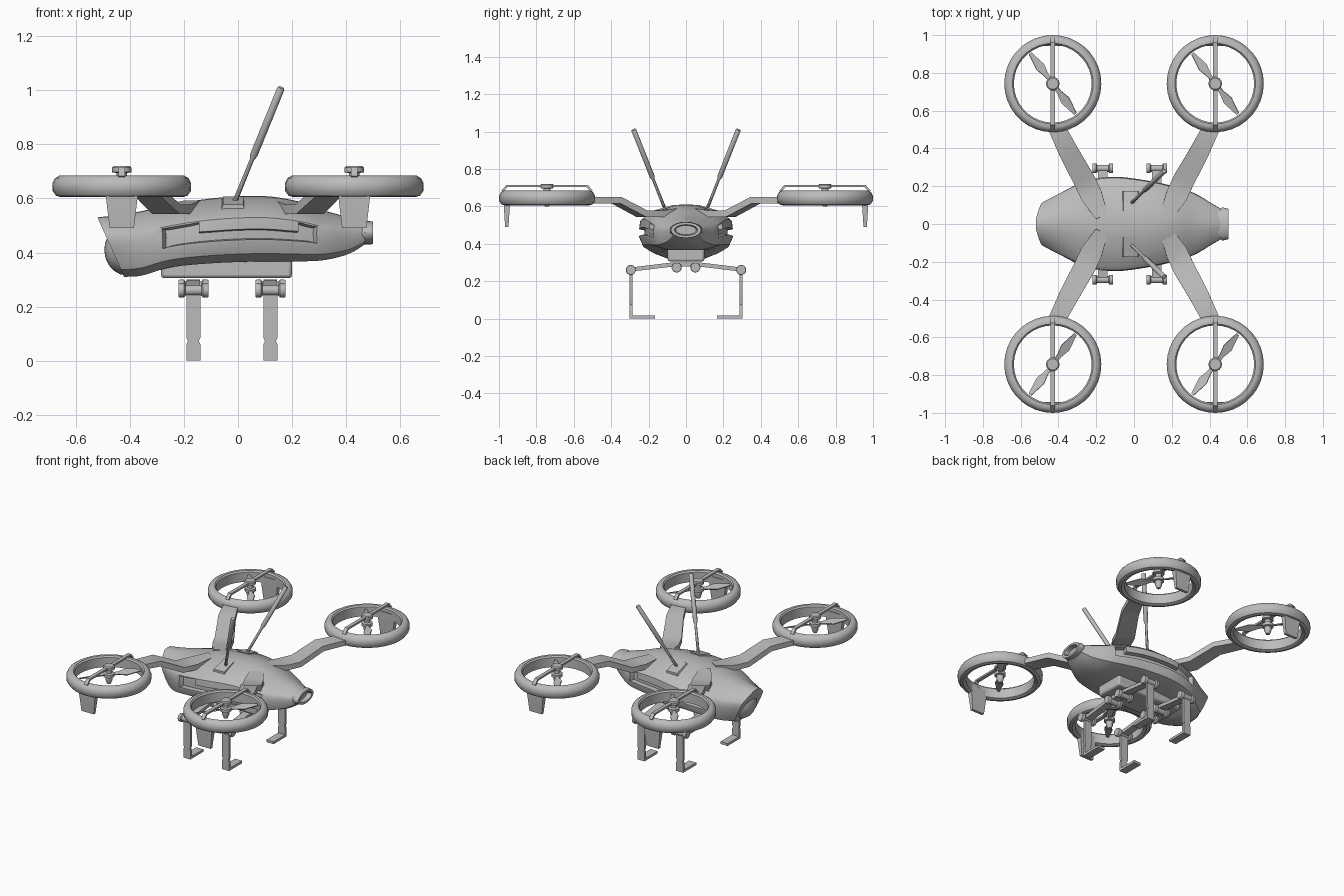
import bpy, bmesh, math
from mathutils import Vector as V

cube = bpy.data.objects.get("Cube")
if cube:
    bpy.data.objects.remove(cube)

grey = bpy.data.materials.new("plain grey")
grey.use_nodes = True
GREY = (0.5, 0.5, 0.5, 1)
grey.diffuse_color = GREY
grey.node_tree.nodes["Principled BSDF"].inputs["Base Color"].default_value = GREY


def skin(name, rings, closed=False, angle=35, edit=None):
    """Bridge matching rings of points into one solid."""
    bm = bmesh.new()
    loops = [[bm.verts.new(p) for p in ring] for ring in rings]
    n = len(loops[0])
    pairs = list(zip(loops, loops[1:]))
    if closed:
        pairs.append((loops[-1], loops[0]))
    else:
        bm.faces.new(loops[0])
        bm.faces.new(loops[-1])
    for a, b in pairs:
        for i in range(n):
            j = (i + 1) % n
            bm.faces.new((a[i], a[j], b[j], b[i]))
    bmesh.ops.recalc_face_normals(bm, faces=bm.faces)
    if edit:
        edit(bm)
    mesh = bpy.data.meshes.new(name)
    bm.to_mesh(mesh)
    bm.free()
    mesh.materials.append(grey)
    for p in mesh.polygons:
        p.use_smooth = True
    mesh.set_sharp_from_angle(angle=math.radians(angle))
    obj = bpy.data.objects.new(name, mesh)
    bpy.context.collection.objects.link(obj)
    return obj


def turned(name, profile, centre, axis=(0, 0, 1), sides=16, closed=False):
    """Turn a (radius, height) profile around an axis."""
    rot = V((0, 0, 1)).rotation_difference(V(axis))
    rings = []
    for r, h in profile:
        pts = [V((r * math.cos(a), r * math.sin(a), h))
               for a in (math.tau * k / sides for k in range(sides))]
        rings.append([V(centre) + rot @ p for p in pts])
    return skin(name, rings, closed)


def ribbon(name, path, side, widths, thick):
    """Flat bar following a path, mitred at its bends."""
    path, side = [V(p) for p in path], V(side).normalized()
    dirs = [(b - a).normalized() for a, b in zip(path, path[1:])]
    rings = []
    for i, p in enumerate(path):
        d0, d1 = dirs[max(i - 1, 0)], dirs[min(i, len(dirs) - 1)]
        t = (d0 + d1).normalized()
        up = side.cross(t).normalized() * thick / 2 / max(t.dot(d0), 0.4)
        s = side * widths[i] / 2
        rings.append([p + s + up, p - s + up, p - s - up, p + s - up])
    return skin(name, rings)


def spline(rows, steps):
    """Catmull-Rom interpolation through rows of numbers."""
    out = []
    for i in range(len(rows) - 1):
        a, b, c, d = (rows[min(max(i + k, 0), len(rows) - 1)] for k in (-1, 0, 1, 2))
        for s in range(steps):
            t = s / steps
            out.append([0.5 * (2 * q + (r - p) * t + (2 * p - 5 * q + 4 * r - u) * t * t
                               + (3 * q - p - 3 * r + u) * t ** 3)
                        for p, q, r, u in zip(a, b, c, d)])
    return out + [list(rows[-1])]


# Fuselage stations: x, half width, top, bottom, slant of the ring
stations = [(-.52, .115, .53, .31, .45), (-.40, .17, .545, .315, .2),
            (-.25, .23, .575, .345, 0), (-.10, .25, .60, .36, 0),
            (.08, .228, .61, .367, 0), (.22, .197, .59, .367, 0),
            (.32, .163, .555, .372, 0), (.41, .11, .53, .395, 0),
            (.47, .075, .51, .43, 0)]
half = [(0, 1), (.25, .99), (.6, .87), (.9, .74), (.98, .67),
        (1, .52), (1, .31), (.92, .12), (.5, 0), (0, 0)]
section = half + [(-y, z) for y, z in reversed(half[1:-1])]
rings = []
for x, w, top, bot, slant in spline(stations, 4):
    h = top - bot
    rings.append([(x + slant * h * (1 - fz), w * fy, bot + h * fz) for fy, fz in section])


def cut_slots(bm):
    # Long recessed slot on each flank
    for sign in (-1, 1):
        faces = []
        for f in bm.faces:
            c = f.calc_center_median()
            if (f.normal.y * sign > .8 and -.27 < c.x < .29 and len(f.verts) == 4
                    and .42 < c.z < .50):
                faces.append(f)
        bmesh.ops.inset_region(bm, faces=faces, thickness=.006, depth=0)
        bmesh.ops.inset_region(bm, faces=faces, thickness=.004, depth=-.028)


skin("fuselage", rings, edit=cut_slots)

# Rounded head under the overhanging hood
head = turned("head", [(max(math.sin(math.pi * k / 10), .01), -math.cos(math.pi * k / 10))
                       for k in range(11)], (0, 0, 0), sides=20)
head.scale = (.085, .105, .095)
head.location = (-.41, 0, .41)


# Hollow oval exhaust
def oval(x, ry, rz):
    return [(x, ry * math.cos(math.tau * k / 20), .473 + rz * math.sin(math.tau * k / 20))
            for k in range(20)]


skin("exhaust", [oval(.42, .08, .045), oval(.46, .082, .042), oval(.47, .088, .044),
                 oval(.50, .08, .042), oval(.50, .062, .029), oval(.45, .05, .022)])

# Belly box with rounded edges
belly = skin("belly_box", [[(x, y, z) for x, y in
                            ((-.285, -.098), (.2, -.098), (.2, .098), (-.285, .098))]
                           for z in (.305, .39)])
bevel = belly.modifiers.new("rounding", "BEVEL")
bevel.width, bevel.segments = .012, 2

SPOOL = [(.025, -.055), (.027, -.05), (.027, -.035), (.019, -.03),
         (.019, .03), (.027, .035), (.027, .05), (.025, .055)]
DUCT = [(.206, .612), (.225, .605), (.243, .610), (.256, .628), (.257, .655),
        (.247, .675), (.23, .685), (.214, .684), (.206, .675)]
HUB = [(.012, .60), (.022, .625), (.022, .645), (.034, .648), (.034, .668),
       (.019, .672), (.019, .694), (.036, .697), (.036, .714), (.03, .72)]
ROTOR_X, ROTOR_Y = .43, .743

for sy in (-1, 1):
    # Antenna on its wedge-shaped foot
    base, tip = V((-.015, sy * .11, .58)), V((.16, sy * .28, 1.01))
    length = (tip - base).length
    turned("antenna", [(.009, 0), (.008, length * .38), (.014, length * .42),
                       (.014, length * .99), (.011, length)], base, tip - base, 10)
    skin("antenna_base", [[(x0, sy * .07, z0), (x1, sy * .07, z0),
                           (x1, sy * .175, z1), (x0, sy * .175, z1)]
                          for x0, x1, z0, z1 in ((-.075, .03, .56, .53),
                                                 (-.055, .02, .607, .577))])

    for x in (-.165, .12):
        # Landing leg: strut, spool joints, shin and foot
        ribbon("leg_strut", [(x, 0, .29), (x, sy * .08, .288), (x, sy * .295, .262)],
               (1, 0, 0), [.05] * 3, .022)
        for y, z in ((.295, .26), (.05, .273)):
            turned("joint_spool", SPOOL, (x, sy * y, z), (1, 0, 0), 14)
        ribbon("leg", [(x, sy * .165, .009), (x, sy * .294, .009), (x, sy * .294, .06),
                       (x, sy * .294, .072), (x, sy * .294, .085), (x, sy * .294, .25)],
               (1, 0, 0), [.052, .052, .052, .04, .052, .052], .016)

    for sx in (-1, 1):
        cx, cy = sx * ROTOR_X, sy * ROTOR_Y
        # Cranked arm with a tapered root lying on the fuselage
        ribbon("rotor_arm", [(sx * .17, sy * .04, .575), (sx * .225, sy * .15, .56),
                             (sx * .265, sy * .235, .56), (sx * .34, sy * .37, .632),
                             (sx * .41, sy * .51, .632)],
               (.87, -sx * sy * .45, 0), [.07, .115, .115, .105, .09], .034)

        # Ducted rotor
        turned("rotor_duct", DUCT, (cx, cy, 0), sides=36, closed=True)
        turned("rotor_hub", HUB, (cx, cy, 0), sides=14)
        ribbon("rotor_bar", [(cx, cy - .24, .68), (cx, cy - .215, .708),
                             (cx, cy + .215, .708), (cx, cy + .24, .68)],
               (1, 0, 0), [.024] * 4, .012)

        # Two blades, twisted by opposite tilts
        for end in (-1, 1):
            d = V((-.6 * end, .8 * sy * end, 0))
            side = V((-d.y, d.x, .35))
            ribbon("rotor_blade", [V((cx, cy, .658)) + d * r
                                   for r in (.02, .06, .11, .2)],
                   side, [.018, .026, .052, .016], .007)

        # Fin hanging from the outer rim
        skin("rotor_fin", [[(cx + dx, cy + sy * (.215 + dy), z) for dx, dy in
                            ((-w, -t), (w, -t), (w, t), (-w, t))]
                           for w, t, z in ((.045, .009, .49), (.058, .016, .60),
                                           (.058, .016, .655))])
